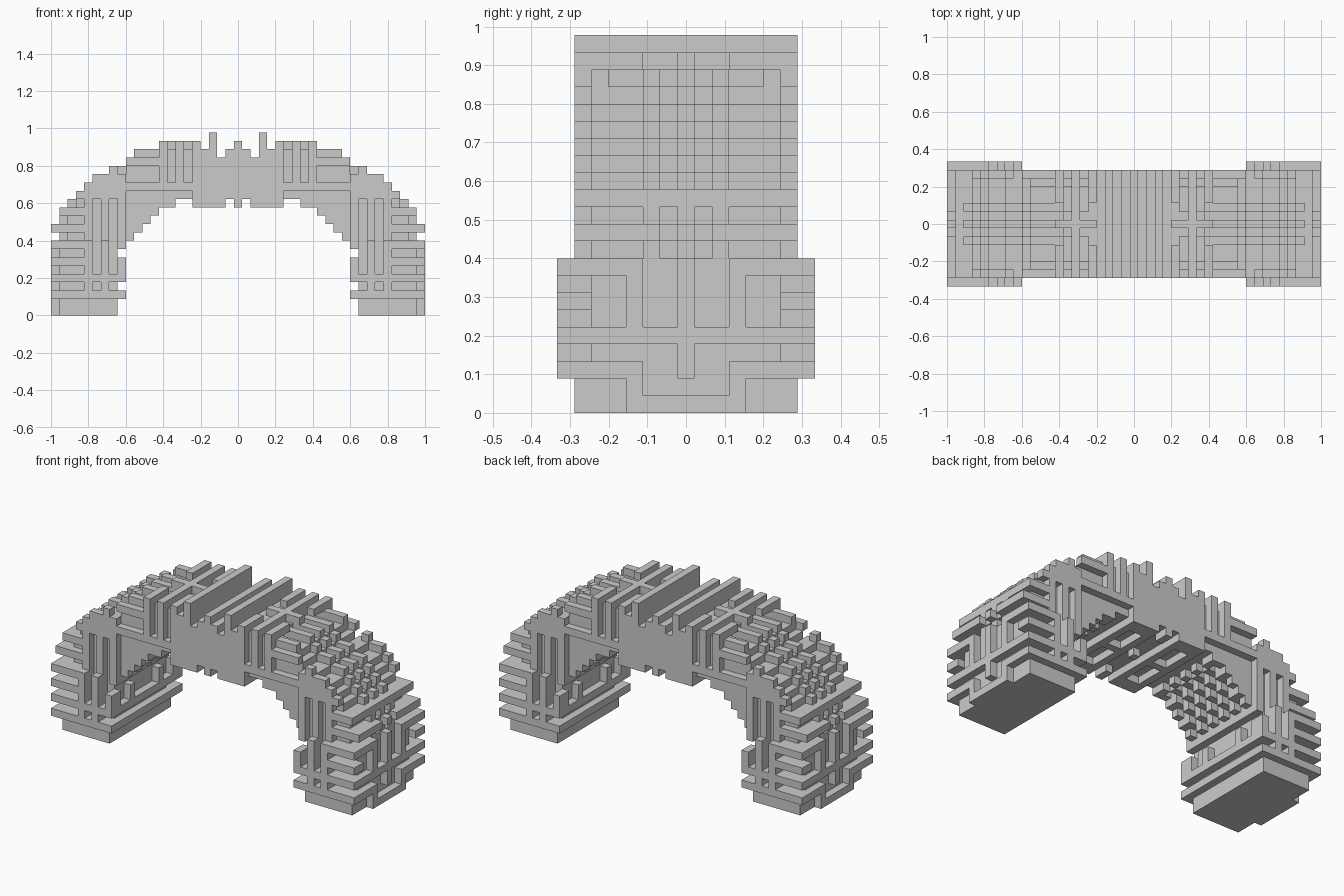
import bpy, bmesh
from mathutils import Vector

if "Cube" in bpy.data.objects:
    bpy.data.objects.remove(bpy.data.objects["Cube"])

U = 2 / 45  # block size; a, b = block distance from the middle in x, y; k = layer

# Stepped arch profile: top and bottom layer for each column out from the middle
TOP = [21, 20, 19, 22, 20, 21, 21, 21, 21, 21, 20, 20, 20, 19, 18, 18, 17, 17, 16, 15, 14, 13, 11]
BOTTOM = [13, 14, 13, 13, 13, 13, 14, 14, 13, 13, 12, 11, 10, 9, 8] + [0] * 8


def leg_flange(a, k):
    """Outermost ribs on the leg sides."""
    if a < 14 or not 2 <= k <= 8:
        return False
    if k == 2:
        return True
    if a == 14:
        return 4 <= k <= 6
    return a in (16, 18) or k == 4 or (a > 18 and k % 2 == 0)


def side_rib(a, k):
    """Ribs and grooves on the front and back faces."""
    if a <= 4:
        return True
    if a <= 14:
        if k >= 17:
            return a % 2 == 1 if a <= 9 else k % 2 == 0
        return k == 15 or a == 14 or (k < 15 and a <= 5) or (k == 16 and a in (5, 7, 9))
    if k < 2:
        return True
    if a >= 19:
        return k % 2 == 0
    if a in (15, 17) and 5 <= k <= 13:
        return False
    return k != 3 or a in (16, 18)


def end_rib(b, k):
    """Fins and bars on the outer end of each leg."""
    if k <= 2:
        return (b <= 3, b == 3, b == 0 or b >= 3)[k]
    if k == 4 or k == 10 and b != 1:
        return True
    if k <= 8 and b == 0 or 4 <= k <= 8 and b == 3:
        return True
    return k == 6 and b >= 6 or k == 8 and b >= 4


def solid(a, b, k):
    if a > 22 or b > 7:
        return False
    inner_bar = a == 14 and (k == 2 or k == 4 or (k in (5, 6) and b in (3, 6, 7)))
    if not (BOTTOM[a] <= k < TOP[a] or inner_bar):
        return False
    if b == 7:
        return leg_flange(a, k)
    if b == 6 and not side_rib(a, k):
        return False
    if a == 22:
        return end_rib(b, k)
    if a == 21 and k in (9, 11):
        return b in (0, 2)
    # crown ribs and the sunken panels between them
    if 4 < a < 10 and k == 20:
        return a % 2 == 1 and (b >= 3 or a == 7) or b == 0
    if 8 < a < 13 and k == 19:
        return b >= 5 or b in (0, 2)
    if 5 < a < 9 and k == 19 and b in (2, 3, 4):
        return a == 7
    # studs on the shoulders, framed by the edge ribs
    if 13 <= a <= 20 and k == TOP[a] - 1:
        return b in (0, 2, 6)
    # coffers and studs underneath
    if a <= 5 and k == 13:
        return b >= 5 or b == 0 or a in (2, 5)
    if 8 <= a <= 13 and k == BOTTOM[a]:
        return b >= 5 or (a + b) % 2 == 0
    return True


cells = {(i, j, k) for i in range(-22, 23) for j in range(-7, 8) for k in range(22)
         if solid(abs(i), abs(j), k)}
DIRS = [Vector(d) for d in ((1, 0, 0), (-1, 0, 0), (0, 1, 0), (0, -1, 0), (0, 0, 1), (0, 0, -1))]


def build(name, part):
    """Outer skin of the chosen blocks."""
    bm = bmesh.new()
    for c in part:
        mid = Vector(c) + Vector((0, 0, .5))
        for n in DIRS:
            if tuple(int(p + q) for p, q in zip(c, n)) in cells:
                continue
            s = Vector((n.y, n.z, n.x))
            t = n.cross(s)
            w = 1 if s.cross(t).dot(n) > 0 else -1
            bm.faces.new([bm.verts.new((mid + n / 2 + s * p / 2 + t * q * w / 2) * U)
                          for p, q in ((-1, -1), (1, -1), (1, 1), (-1, 1))])
    bmesh.ops.remove_doubles(bm, verts=bm.verts, dist=U / 20)
    bmesh.ops.dissolve_limit(bm, angle_limit=.01, verts=bm.verts, edges=bm.edges)
    me = bpy.data.meshes.new(name)
    bm.to_mesh(me)
    bm.free()
    bpy.context.collection.objects.link(bpy.data.objects.new(name, me))


# Arch crown and the two legs
build("arch_crown", [c for c in cells if abs(c[0]) < 14])
build("left_leg", [c for c in cells if c[0] <= -14])
build("right_leg", [c for c in cells if c[0] >= 14])
